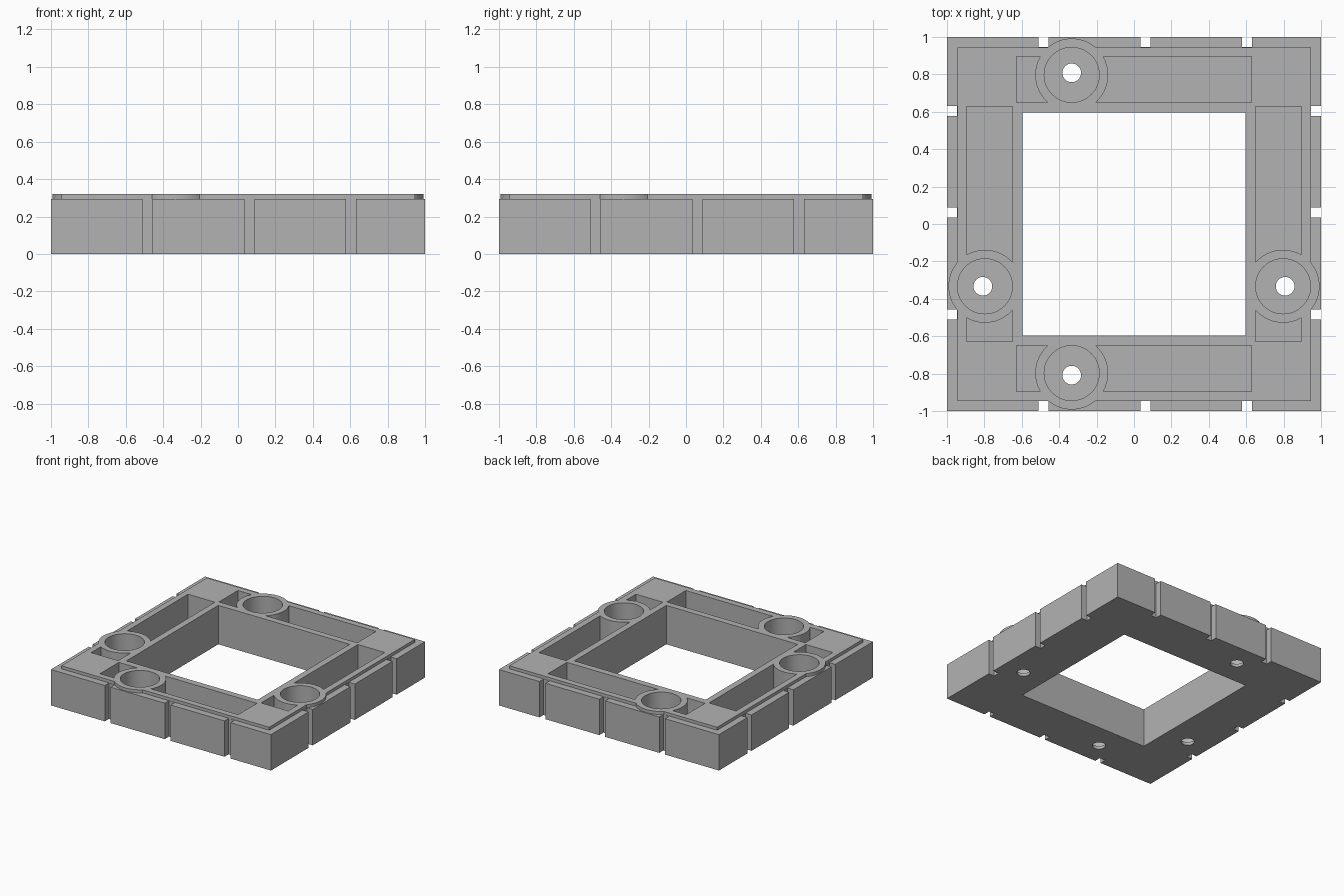
import bpy
from mathutils import Matrix, Vector

if "Cube" in bpy.data.objects:
    bpy.data.objects.remove(bpy.data.objects["Cube"])

HEIGHT, STEP, FLOOR = 0.32, 0.295, 0.025
BOSS_X, BOSS_Y = -0.333, 0.797        # post socket position along / across a rail
NOTCHES = [(-0.51, -0.458), (0.035, 0.088), (0.577, 0.632)]


def box(name, lo, hi):
    lo, hi = Vector(lo), Vector(hi)
    lo, hi = (Vector(map(min, lo, hi)), Vector(map(max, lo, hi)))
    bpy.ops.mesh.primitive_cube_add(size=1)
    ob = bpy.context.object
    ob.name = name
    ob.data.transform(Matrix.Translation((lo + hi) / 2) @ Matrix.Diagonal((*(hi - lo), 1)))
    return ob


def cylinder(name, x, y, r, z0, z1, sides=64):
    bpy.ops.mesh.primitive_cylinder_add(vertices=sides, radius=r, depth=z1 - z0)
    ob = bpy.context.object
    ob.name = name
    ob.data.transform(Matrix.Translation((x, y, (z0 + z1) / 2)))
    return ob


def cut(target, cutter):
    """Subtract the cutter from the target and discard it."""
    cutter.hide_render = True
    mod = target.modifiers.new("cut", "BOOLEAN")
    mod.operation, mod.solver, mod.object = "DIFFERENCE", "EXACT", cutter
    bpy.context.view_layer.objects.active = target
    bpy.ops.object.modifier_apply(modifier=mod.name)
    bpy.data.objects.remove(cutter)


# the four rails: a point (along, across) becomes (x, y)
SIDES = [lambda a, c: (a, -c), lambda a, c: (a, c),
         lambda a, c: (-c, a), lambda a, c: (c, a)]

# solid block with the square opening
frame = box("base_frame", (-1, -1, 0), (1, 1, HEIGHT))
cut(frame, box("opening", (-0.597, -0.597, -0.2), (0.597, 0.597, 0.6)))

# lowered rim around the top, leaving the round socket collars standing
rim = box("rim_cutter", (-1.2, -1.2, STEP), (1.2, 1.2, 0.6))
cut(rim, box("raised_area", (-0.945, -0.945, 0), (0.945, 0.945, 0.8)))
for side in SIDES:
    cut(rim, cylinder("collar", *side(BOSS_X, BOSS_Y), 0.195, 0, 0.8))
cut(frame, rim)

for side in SIDES:
    # vertical slots in the outer wall
    for a0, a1 in NOTCHES:
        cut(frame, box("slot", (*side(a0, 0.947), -0.2), (*side(a1, 1.2), 0.6)))
    # long pocket interrupted by the socket wall
    pocket = box("pocket", (*side(-0.628, 0.65), FLOOR), (*side(0.628, 0.895), 0.6))
    cut(pocket, cylinder("socket_wall", *side(BOSS_X, BOSS_Y), 0.195, -0.2, 0.8))
    cut(frame, pocket)
    # socket bore and the small screw hole in its floor
    cut(frame, cylinder("bore", *side(BOSS_X, BOSS_Y), 0.147, FLOOR, 0.6))
    cut(frame, cylinder("screw_hole", *side(BOSS_X, 0.808), 0.05, -0.2, 0.2, 32))

# single grey finish
grey = bpy.data.materials.new("plain_grey")
grey.diffuse_color = (0.45, 0.45, 0.45, 1)
grey.use_nodes = True
grey.node_tree.nodes["Principled BSDF"].inputs["Base Color"].default_value = grey.diffuse_color
frame.data.materials.clear()
frame.data.materials.append(grey)
for poly in frame.data.polygons:
    poly.material_index = 0

bpy.ops.object.select_all(action="DESELECT")
frame.select_set(True)
bpy.context.view_layer.objects.active = frame
bpy.ops.object.shade_smooth_by_angle(angle=0.52)
